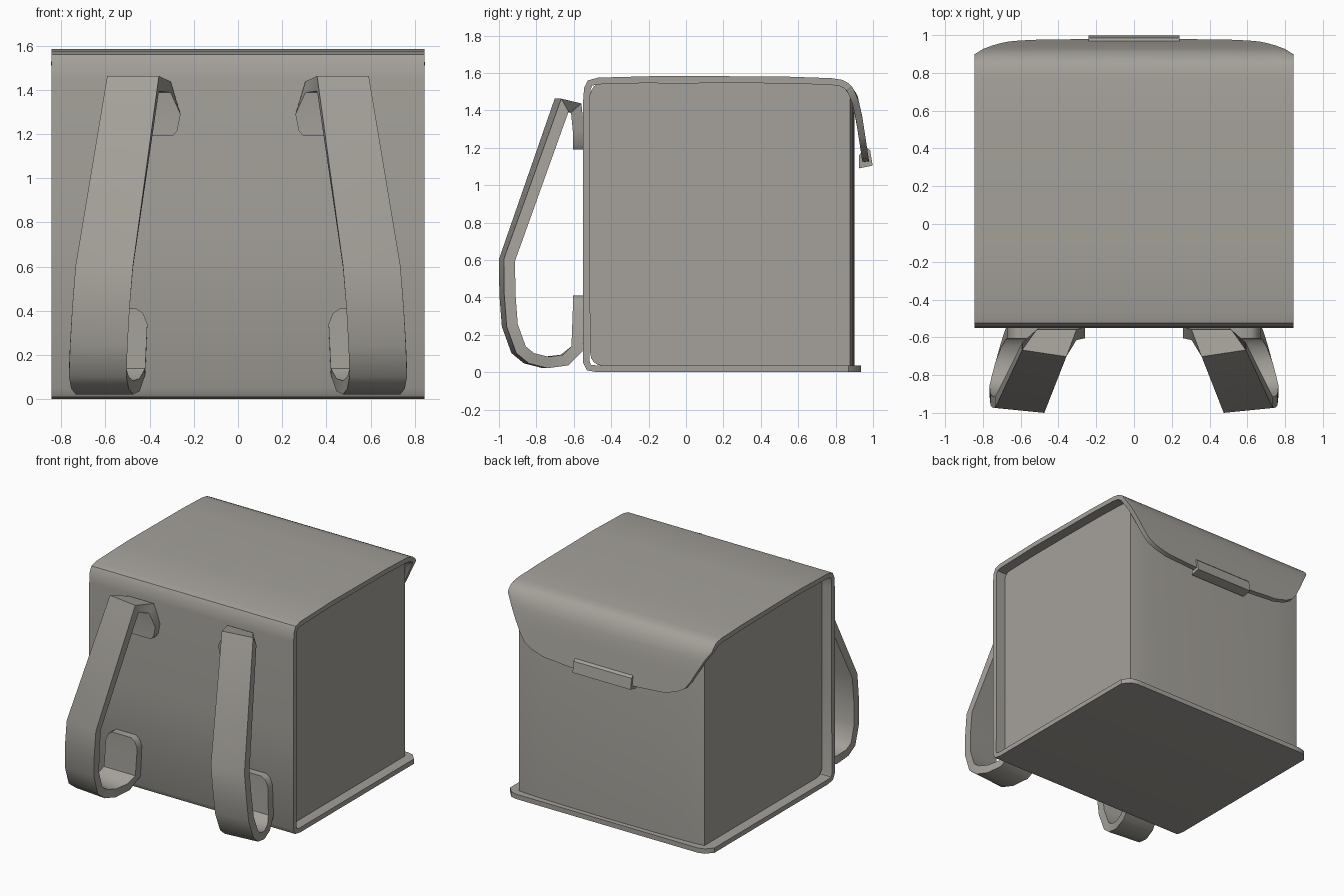
import bpy, bmesh, math
from mathutils import Vector

if "Cube" in bpy.data.objects:
    bpy.data.objects.remove(bpy.data.objects["Cube"])

grey = bpy.data.materials.new('warm_grey')
grey.diffuse_color = (0.375, 0.358, 0.326, 1)
grey.use_nodes = True
grey.node_tree.nodes["Principled BSDF"].inputs["Base Color"].default_value = grey.diffuse_color


def make(name, verts, faces, smooth=None, thickness=0):
    me = bpy.data.meshes.new(name)
    me.from_pydata([tuple(v) for v in verts], [], faces)
    me.materials.append(grey)
    if not thickness:
        bm = bmesh.new()
        bm.from_mesh(me)
        bmesh.ops.recalc_face_normals(bm, faces=bm.faces)
        bm.to_mesh(me)
        bm.free()
    ob = bpy.data.objects.new(name, me)
    bpy.context.collection.objects.link(ob)
    bpy.ops.object.select_all(action='DESELECT')
    ob.select_set(True)
    bpy.context.view_layer.objects.active = ob
    if thickness:  # sheet with its first face on the underside
        if me.polygons[0].normal.z > 0:
            me.flip_normals()
        sol = ob.modifiers.new('thickness', 'SOLIDIFY')
        sol.thickness = thickness
        sol.offset = -1
        bpy.ops.object.modifier_apply(modifier=sol.name)
    if smooth:
        bpy.ops.object.shade_smooth_by_angle(angle=math.radians(smooth))
    return ob


def loft(name, rings, smooth=None):
    """Bridge closed rings of equal length and cap both ends."""
    n = len(rings[0])
    verts = [p for r in rings for p in r]
    faces = [(i*n + j, i*n + (j+1) % n, (i+1)*n + (j+1) % n, (i+1)*n + j)
             for i in range(len(rings) - 1) for j in range(n)]
    faces += [tuple(range(n)), tuple(range(len(verts) - n, len(verts)))]
    return make(name, verts, faces, smooth)


def lerp(table, v):
    """Piecewise linear lookup in (key, value) pairs with rising keys."""
    for (a, p), (b, q) in zip(table, table[1:]):
        if v <= b:
            return p + (q - p) * (v - a) / (b - a)
    return table[-1][1]


def mirrored(table):
    return [-k for k, _ in reversed(table)] + [k for k, _ in table[1:]]


# Bag body: rounded side profile, back panel bulging slightly
def rounded(y0, y1, z0, z1, r, steps=4):
    pts = []
    for cy, cz, a0 in ((y1-r, z1-r, 0), (y0+r, z1-r, 90), (y0+r, z0+r, 180)):
        for k in range(steps + 1):
            a = math.radians(a0 + 90 * k / steps)
            pts.append((cy + r*math.cos(a), cz + r*math.sin(a)))
    return pts + [(y1, z0)]


bulge = [(0, 0), (0.36, 0.003), (0.58, 0.008), (0.70, 0.014), (0.768, 0.022)]
prof = rounded(-0.512, 0.9, 0.035, 1.547, 0.065)
loft('bag_body', [[(x, y - (lerp(bulge, abs(x)) if y > 0.5 else 0), z) for y, z in prof]
                  for x in mirrored(bulge)], 40)

# Wrapping shell: base plate, front panel, top and shaped flap in one sheet
wrap = [(-0.47, 0), (-0.53, 0.01), (-0.55, 0.05), (-0.55, 0.75), (-0.55, 1.45),
        (-0.545, 1.52), (-0.525, 1.56), (-0.47, 1.575), (-0.1, 1.585), (0.55, 1.58),
        (0.78, 1.572), (0.835, 1.563)]
flap_y = [(1.10, 0.983), (1.22, 0.965), (1.37, 0.942), (1.48, 0.917), (1.53, 0.885),
          (1.55, 0.862)]
edge_z = [(0, 1.12), (0.3, 1.13), (0.5, 1.145), (0.6, 1.175), (0.66, 1.21), (0.70, 1.26),
          (0.75, 1.35), (0.80, 1.44), (0.845, 1.51)]
base_y = [(0, 0.935), (0.75, 0.935), (0.80, 0.922), (0.845, 0.87)]
steps = 7
cols = []
for x in mirrored(edge_z):
    col = [(x, lerp(base_y, abs(x)), 0)] + [(x, y, z) for y, z in wrap]
    end = lerp(edge_z, abs(x))
    for k in range(steps + 1):
        z = 1.55 + (end - 1.55) * k / steps
        col.append((x, lerp(flap_y, z), z))
    cols.append(col)
n = len(cols[0])
faces = [(i*n + j, i*n + j + 1, (i+1)*n + j + 1, (i+1)*n + j)
         for i in range(len(cols) - 1) for j in range(n - 1)]
make('shell_and_flap', [p for c in cols for p in c], faces, 40, thickness=0.036)

# Flap clasp
clasp = [(0.925, 1.09), (0.998, 1.105), (0.985, 1.185), (0.962, 1.205), (0.925, 1.16)]
loft('flap_clasp', [[(x, y, z) for y, z in clasp] for x in (-0.24, 0.24)])

# Shoulder straps: centre line (x, y, z), half width and sideways skew
path = [(-0.38, -0.575, 1.19, 0.085, 0), (-0.38, -0.575, 1.215, 0.105, 0),
        (-0.38, -0.575, 1.29, 0.12, 0), (-0.41, -0.587, 1.412, 0.105, 0),
        (-0.475, -0.665, 1.428, 0.117, -0.15),
        (-0.605, -0.957, 0.60, 0.13, -0.1), (-0.62, -0.955, 0.42, 0.13, -0.1),
        (-0.63, -0.942, 0.25, 0.13, -0.1), (-0.635, -0.895, 0.12, 0.13, -0.1),
        (-0.625, -0.84, 0.075, 0.13, -0.1), (-0.605, -0.75, 0.052, 0.13, -0.1),
        (-0.575, -0.65, 0.065, 0.13, -0.05), (-0.55, -0.583, 0.125, 0.13, 0),
        (-0.54, -0.575, 0.34, 0.13, 0), (-0.54, -0.575, 0.39, 0.11, 0),
        (-0.54, -0.575, 0.41, 0.08, 0)]


def strap(name, side):
    rings = []
    for i, (x, y, z, hw, skew) in enumerate(path):
        c = Vector((0, y, z))
        d = [(Vector((0, *path[b][1:3])) - Vector((0, *path[a][1:3]))).normalized()
             for a, b in ((i-1, i), (i, i+1)) if a >= 0 and b < len(path)]
        t = sum(d, Vector()).normalized()
        nrm = Vector((0, t.z, -t.y)) * (0.03 / max(0.7, t.dot(d[0])))
        w = Vector((hw, hw * skew, 0))
        ring = [c + w + nrm, c - w + nrm, c - w - nrm, c + w - nrm]
        rings.append([(side * (p.x + x), p.y, p.z) for p in ring])
    loft(name, rings, 45)


strap('left_strap', 1)
strap('right_strap', -1)
